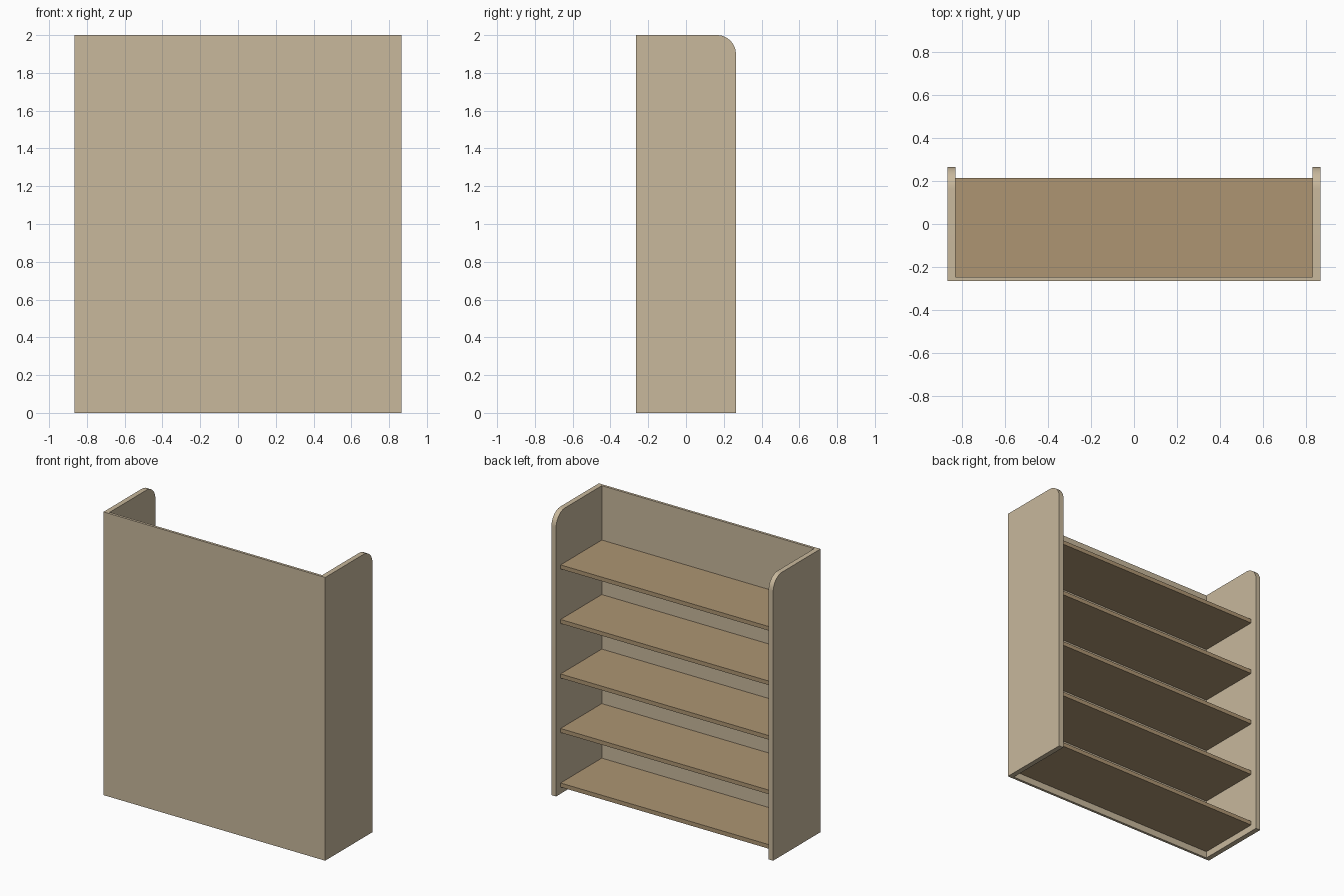
import bpy, bmesh, math

if "Cube" in bpy.data.objects:
    bpy.data.objects.remove(bpy.data.objects["Cube"])

W, D, H = 0.866, 0.264, 2.0        # half width, half depth, height
INNER, BACK = 0.83, -0.246         # inner half width, inner face of back panel
R = 0.1                            # rounded corner radius


def material(name, rgb):
    m = bpy.data.materials.new(name)
    m.diffuse_color = (*rgb, 1)
    m.use_nodes = True
    m.node_tree.nodes["Principled BSDF"].inputs["Base Color"].default_value = m.diffuse_color
    return m


def mesh_object(name, bm, mat):
    bmesh.ops.recalc_face_normals(bm, faces=bm.faces)
    me = bpy.data.meshes.new(name)
    bm.to_mesh(me)
    bm.free()
    me.materials.append(mat)
    ob = bpy.data.objects.new(name, me)
    bpy.context.collection.objects.link(ob)
    return ob


def prism(name, profile, half_width, mat):
    """Extrude a (y, z) outline along x."""
    bm = bmesh.new()
    face = bm.faces.new([bm.verts.new((-half_width, y, z)) for y, z in profile])
    ext = bmesh.ops.extrude_face_region(bm, geom=[face])
    verts = [g for g in ext["geom"] if isinstance(g, bmesh.types.BMVert)]
    bmesh.ops.translate(bm, verts=verts, vec=(2 * half_width, 0, 0))
    return mesh_object(name, bm, mat)


def box(name, half_width, y0, y1, z0, z1, mat):
    return prism(name, [(y0, z0), (y1, z0), (y1, z1), (y0, z1)], half_width, mat)


pale = material("pale wood", (0.578, 0.479, 0.332))
warm = material("warm wood", (0.418, 0.301, 0.171))

# Case: rounded side outline across the full width, hollowed to a U shape
arc = [(D - R + R * math.cos(a), H - R + R * math.sin(a))
       for a in (math.pi / 2 * i / 12 for i in range(13))]
case = prism("case", [(-D, 0), (D, 0)] + arc + [(-D, H)], W, pale)
cutter = box("case_cutter", INNER, BACK, 1, -1, 3, pale)
cutter.hide_render = True
mod = case.modifiers.new("hollow", "BOOLEAN")
mod.operation, mod.solver, mod.object = "DIFFERENCE", "EXACT", cutter
bpy.context.view_layer.objects.active = case
case.select_set(True)
cutter.select_set(False)
bpy.ops.object.modifier_apply(modifier=mod.name)
bpy.data.objects.remove(cutter)
bpy.ops.object.shade_smooth_by_angle(angle=math.radians(30))

# Five evenly spaced shelves
for i in range(5):
    z = 0.047 + 0.385 * i
    box(f"shelf_{i + 1}", INNER, BACK, 0.214, z, z + 0.029, warm)
